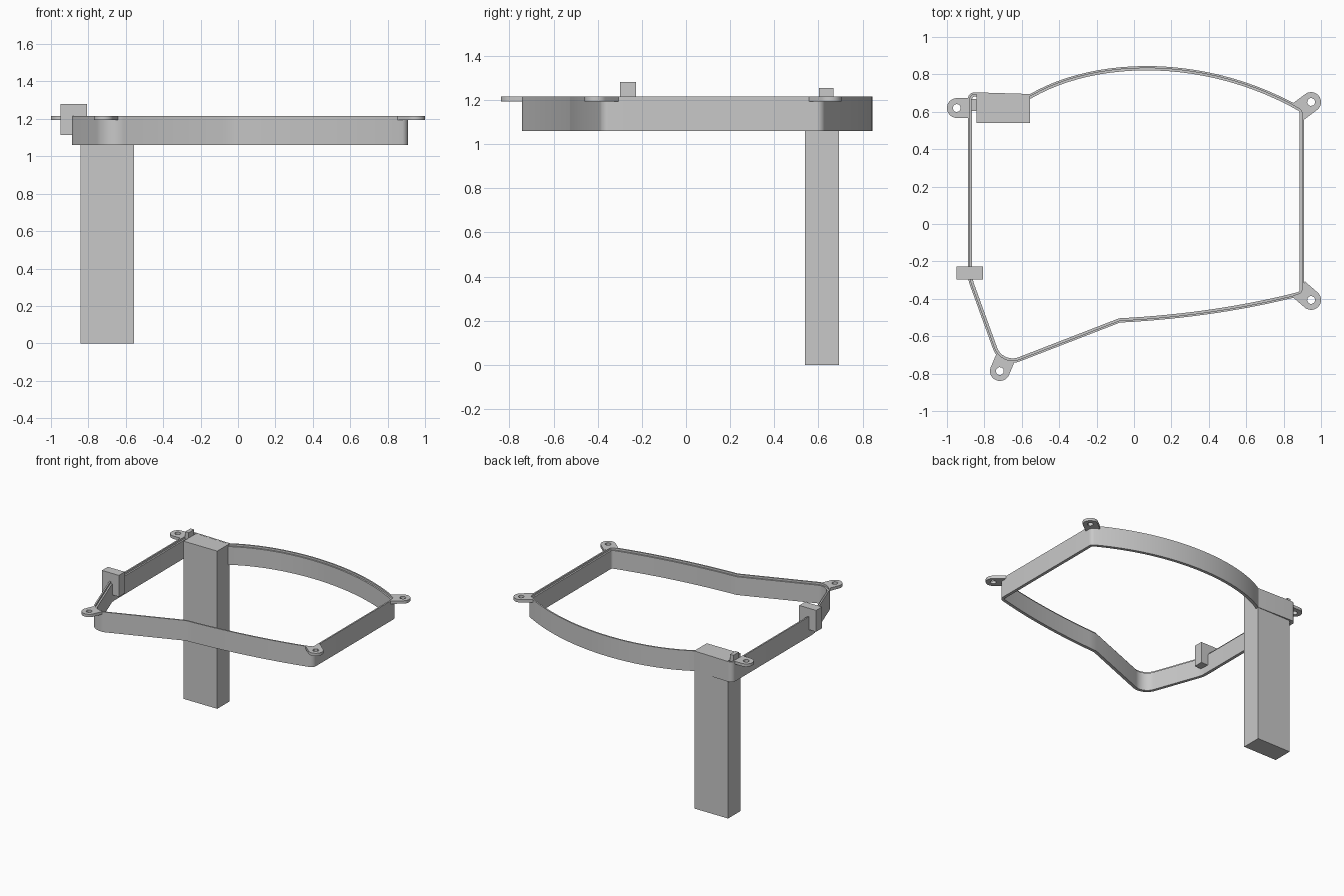
import bpy, bmesh, math
from mathutils import Vector

if "Cube" in bpy.data.objects:
    bpy.data.objects.remove(bpy.data.objects["Cube"])

grey = bpy.data.materials.new("light_grey")
grey.diffuse_color = (0.58, 0.58, 0.58, 1)
grey.use_nodes = True
grey.node_tree.nodes["Principled BSDF"].inputs["Base Color"].default_value = grey.diffuse_color


def finish(name, bm, smooth=False):
    bmesh.ops.recalc_face_normals(bm, faces=bm.faces)
    me = bpy.data.meshes.new(name)
    bm.to_mesh(me)
    bm.free()
    me.materials.append(grey)
    ob = bpy.data.objects.new(name, me)
    bpy.context.collection.objects.link(ob)
    if smooth:
        bpy.ops.object.select_all(action='DESELECT')
        ob.select_set(True)
        bpy.context.view_layer.objects.active = ob
        bpy.ops.object.shade_smooth_by_angle(angle=math.radians(25))
    return ob


def box(name, lo, hi):
    bm = bmesh.new()
    bmesh.ops.create_cube(bm, size=1)
    for v in bm.verts:
        v.co = [(a + b) / 2 + c * (b - a) for a, b, c in zip(lo, hi, v.co)]
    return finish(name, bm)


def bezier(ctrl, n):
    """Points along a Bezier curve of any degree."""
    out = []
    for i in range(n + 1):
        pts = [Vector(c) for c in ctrl]
        while len(pts) > 1:
            pts = [a.lerp(b, i / n) for a, b in zip(pts, pts[1:])]
        out.append(pts[0])
    return out


def fillet(prev, p, nxt, r, n=8):
    """Round one corner with a circular arc."""
    u, w = (prev - p).normalized(), (nxt - p).normalized()
    half = u.angle(w) / 2
    a, b = p + u * r / math.tan(half), p + w * r / math.tan(half)
    c = p + (u + w).normalized() * r / math.sin(half)
    dirs = [(a - c).lerp(b - c, i / n).normalized() for i in range(n + 1)]
    return [c + d * r for d in dirs]


# Outline of the frame, counter-clockwise, with corner radii
low = bezier([(-0.075, -0.527), (0.45, -0.50), (0.909, -0.38)], 16)
high = bezier([(0.909, 0.615), (0.40, 0.913), (-0.2, 0.90), (-0.555, 0.695)], 24)
corners = [(Vector((-0.888, 0.705)), 0.035), (Vector((-0.888, -0.297)), 0.2),
           (Vector((-0.715, -0.775)), 0.11)]
corners += [(p, 0) for p in low[:-1]] + [(low[-1], 0.04)]
corners += [(high[0], 0.04)] + [(p, 0) for p in high[1:]]
path = []
for i, (p, r) in enumerate(corners):
    if r:
        path += fillet(corners[i - 1][0], p, corners[(i + 1) % len(corners)][0], r)
    else:
        path.append(p)

# Frame wall: stepped section swept round the outline
section = [(0, 1.06), (0, 1.215), (0.011, 1.215), (0.011, 1.2), (0.023, 1.2), (0.023, 1.06)]
bm = bmesh.new()
rings = []
for i, p in enumerate(path):
    d1 = (p - path[i - 1]).normalized()
    d2 = (path[(i + 1) % len(path)] - p).normalized()
    n1, n2 = Vector((-d1.y, d1.x)), Vector((-d2.y, d2.x))
    m = (n1 + n2) / (1 + n1.dot(n2))
    rings.append([bm.verts.new((p.x + m.x * o, p.y + m.y * o, z)) for o, z in section])
k = len(section)
for i, a in enumerate(rings):
    b = rings[(i + 1) % len(rings)]
    for j in range(k):
        bm.faces.new((a[j], b[j], b[(j + 1) % k], a[(j + 1) % k]))
finish("frame_wall", bm, True)


# Mounting tabs with screw holes
def tab(name, x, y, dx, dy, side, mid, r=0.053, hole=0.021):
    n = 20
    outer = [(r * math.cos(t), r * math.sin(t))
             for t in (math.pi / 2 + math.pi * i / n for i in range(n + 1))]
    outer += [(side * .5, -r), (side, -r), (mid, 0), (side, r), (side * .5, r)]
    inner = [(hole * px / math.hypot(px, py), hole * py / math.hypot(px, py))
             for px, py in outer]
    d = Vector((dx, dy)).normalized()
    bm = bmesh.new()
    loops = [[bm.verts.new((x + d.x * a - d.y * b, y + d.y * a + d.x * b, z)) for a, b in pts]
             for pts, z in ((outer, 1.193), (outer, 1.215), (inner, 1.215), (inner, 1.193))]
    for q in range(4):
        a, b = loops[q], loops[(q + 1) % 4]
        for i in range(len(a)):
            j = (i + 1) % len(a)
            bm.faces.new((a[i], a[j], b[j], b[i]))
    finish(name, bm, True)


tab("tab_back_left", -0.947, 0.62, 1, 0, 0.068, 0.068)
tab("tab_back_right", 0.947, 0.652, -0.8, -0.6, 0.092, 0.066)
tab("tab_front_right", 0.947, -0.406, -0.75, 0.65, 0.092, 0.062)
tab("tab_front_left", -0.717, -0.786, 0.39, 0.92, 0.074, 0.066)

# Tall support post, side clip and small stop block
box("post", (-0.843, 0.54, 0), (-0.555, 0.692, 1.214))
box("side_clip", (-0.95, -0.298, 1.115), (-0.806, -0.226, 1.28))
box("stop_block", (-0.872, 0.603, 1.12), (-0.842, 0.668, 1.255))
